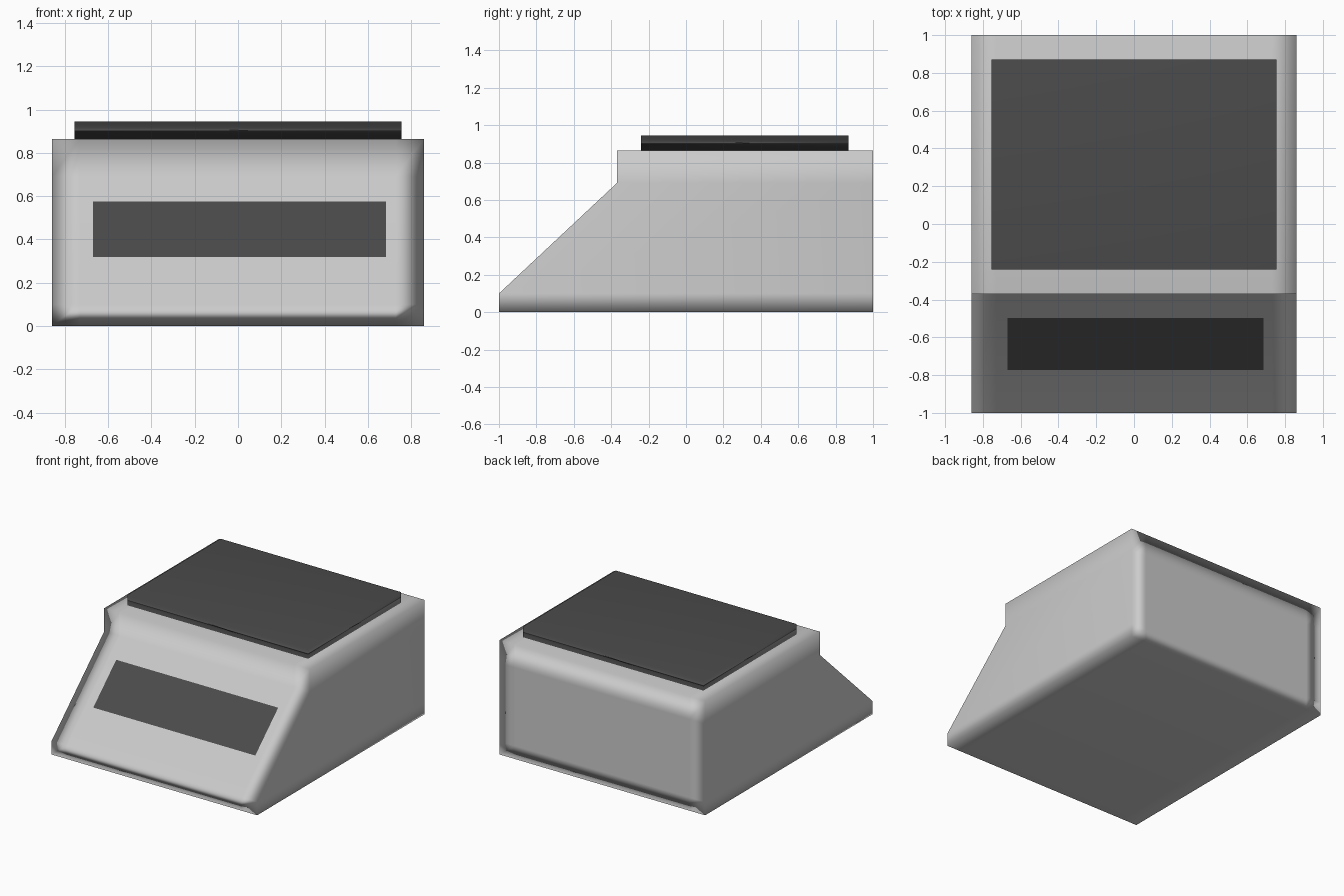
import bpy, bmesh

if "Cube" in bpy.data.objects:
    bpy.data.objects.remove(bpy.data.objects["Cube"])

dark = bpy.data.materials.new("dark_grey")
dark.diffuse_color = (0.07, 0.07, 0.07, 1)
dark.use_nodes = True
dark.node_tree.nodes["Principled BSDF"].inputs["Base Color"].default_value = dark.diffuse_color


def make_object(name, bm, material=None):
    bmesh.ops.recalc_face_normals(bm, faces=bm.faces)
    mesh = bpy.data.meshes.new(name)
    bm.to_mesh(mesh)
    bm.free()
    mesh.shade_smooth()
    obj = bpy.data.objects.new(name, mesh)
    bpy.context.collection.objects.link(obj)
    if material:
        mesh.materials.append(material)
    # Large faces dominate the normals, giving the soft-edged look
    mod = obj.modifiers.new("weighted_normals", 'WEIGHTED_NORMAL')
    mod.mode = 'FACE_AREA'
    mod.weight = 50
    return obj


def make_box(name, x0, x1, y0, y1, z0, z1, material=None):
    bm = bmesh.new()
    bmesh.ops.create_cube(bm, size=1)
    for v in bm.verts:
        v.co = (x1 if v.co.x > 0 else x0,
                y1 if v.co.y > 0 else y0,
                z1 if v.co.z > 0 else z0)
    return make_object(name, bm, material)


# Housing: side profile with sloping front, swept across x with support loops
front = [(-1.0, 0.0), (-1.0, 0.10), (-0.37, 0.69), (-0.37, 0.865)]
back = [(1.0, z) for _, z in reversed(front)]
profile = front + back
n = len(profile)
bm = bmesh.new()
rings = [[bm.verts.new((x, y, z)) for y, z in profile]
         for x in (-0.86, -0.73, 0.73, 0.86)]
for a, b in zip(rings, rings[1:]):
    for i in range(n):
        j = (i + 1) % n
        bm.faces.new((a[i], a[j], b[j], b[i]))
for ring in (rings[0], rings[-1]):
    for i in range(len(front) - 1):
        bm.faces.new((ring[i], ring[i + 1], ring[n - 2 - i], ring[n - 1 - i]))
make_object("housing", bm)

# Weighing plate on top
make_box("weighing_plate", -0.755, 0.755, -0.24, 0.87, 0.865, 0.945, dark)

# Display panel lying on the sloping front
bm = bmesh.new()
corners = [(-0.67, -0.772, 0.318), (0.685, -0.772, 0.318),
           (0.685, -0.498, 0.575), (-0.67, -0.498, 0.575)]
face = bm.faces.new([bm.verts.new(c) for c in corners])
panel = make_object("display_panel", bm, dark)
if panel.data.polygons[0].normal.y > 0:
    panel.data.flip_normals()
